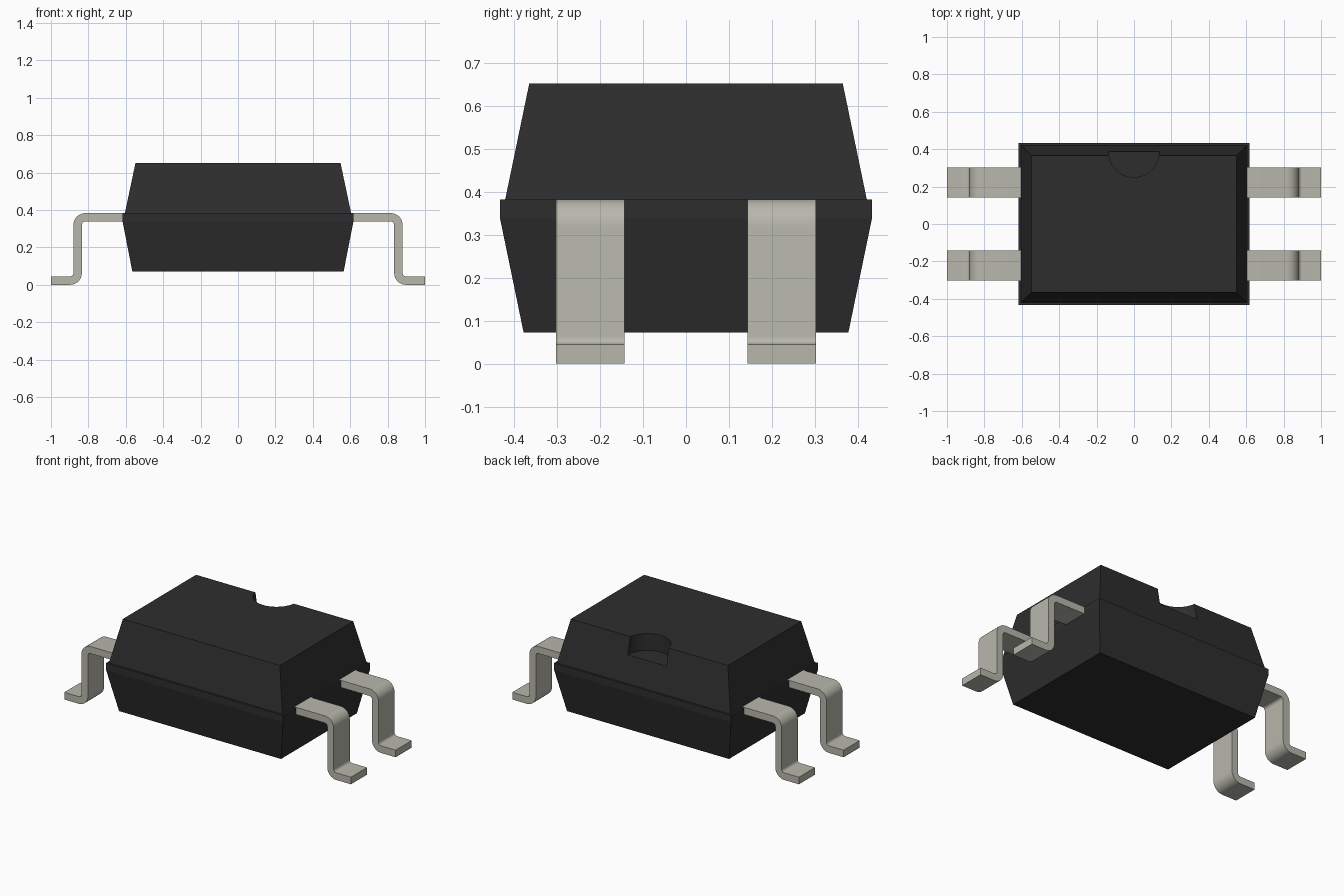
import bpy, bmesh
from math import sin, cos, pi, radians
from mathutils import Vector

cube = bpy.data.objects.get("Cube")
if cube:
    bpy.data.objects.remove(cube, do_unlink=True)


def material(name, color, metallic=0.0):
    m = bpy.data.materials.new(name)
    m.use_nodes = True
    m.diffuse_color = color
    bsdf = next(n for n in m.node_tree.nodes if n.type == 'BSDF_PRINCIPLED')
    bsdf.inputs["Base Color"].default_value = color
    return m


BLACK = material("black plastic", (0.027, 0.027, 0.027, 1))
TIN = material("tinned metal", (0.480, 0.475, 0.415, 1))


def make_object(name, bm, mat):
    bmesh.ops.recalc_face_normals(bm, faces=bm.faces)
    mesh = bpy.data.meshes.new(name)
    bm.to_mesh(mesh)
    bm.free()
    mesh.materials.append(mat)
    obj = bpy.data.objects.new(name, mesh)
    bpy.context.scene.collection.objects.link(obj)
    return obj


# Moulded body: stacked rectangular rings (half x, half y, z)
rings = [(0.565, 0.378, 0.072), (0.617, 0.433, 0.338), (0.617, 0.433, 0.382),
         (0.605, 0.421, 0.382), (0.548, 0.365, 0.652)]
bm = bmesh.new()
loops = [[bm.verts.new((sx * x, sy * y, z))
          for sx, sy in ((-1, -1), (1, -1), (1, 1), (-1, 1))] for x, y, z in rings]
bm.faces.new(loops[0])
bm.faces.new(loops[-1])
for low, high in zip(loops, loops[1:]):
    for i in range(4):
        j = (i + 1) % 4
        bm.faces.new((low[i], low[j], high[j], high[i]))
body = make_object("body", bm, BLACK)

# Round orientation notch in the top back edge
bpy.ops.mesh.primitive_cylinder_add(vertices=48, radius=0.135, depth=0.3,
                                    location=(0, 0.385, 0.695))
cutter = bpy.context.object
cutter.name = "notch_cutter"
cutter.data.materials.append(BLACK)
cutter.hide_render = True
cutter.hide_set(True)
notch = body.modifiers.new("notch", 'BOOLEAN')
notch.operation = 'DIFFERENCE'
notch.solver = 'EXACT'
notch.object = cutter

# Gull-wing lead: side profile with rounded bends, extruded across its width
THICK, INNER, WIDTH, STEPS = 0.045, 0.018, 0.16, 8
OUTER = INNER + THICK
TOP, SHANK = 0.383, 0.88


def arc(cx, cz, radius, start, end):
    angles = [radians(start + (end - start) * i / STEPS) for i in range(STEPS + 1)]
    return [(cx + radius * cos(a), cz + radius * sin(a)) for a in angles]


upper = (SHANK - OUTER, TOP - OUTER)
lower = (SHANK + INNER, OUTER)
profile = [(0.55, TOP)] + arc(*upper, OUTER, 90, 0) + arc(*lower, INNER, 180, 270)
profile += [(1, THICK), (1, 0)]
profile += arc(*lower, OUTER, 270, 180) + arc(*upper, INNER, 0, 90)
profile += [(0.55, TOP - THICK)]


def lead(name, side, y):
    bm = bmesh.new()
    face = bm.faces.new([bm.verts.new((side * x, y - WIDTH / 2, z)) for x, z in profile])
    grown = bmesh.ops.extrude_face_region(bm, geom=[face])
    verts = [g for g in grown["geom"] if isinstance(g, bmesh.types.BMVert)]
    bmesh.ops.translate(bm, verts=verts, vec=Vector((0, WIDTH, 0)))
    obj = make_object(name, bm, TIN)
    bpy.ops.object.select_all(action='DESELECT')
    obj.select_set(True)
    bpy.context.view_layer.objects.active = obj
    bpy.ops.object.shade_smooth_by_angle(angle=radians(30))


for side, side_name in ((1, "left"), (-1, "right")):
    for y, end_name in ((-0.223, "front"), (0.223, "back")):
        lead(f"{end_name}_{side_name}_lead", side, y)
